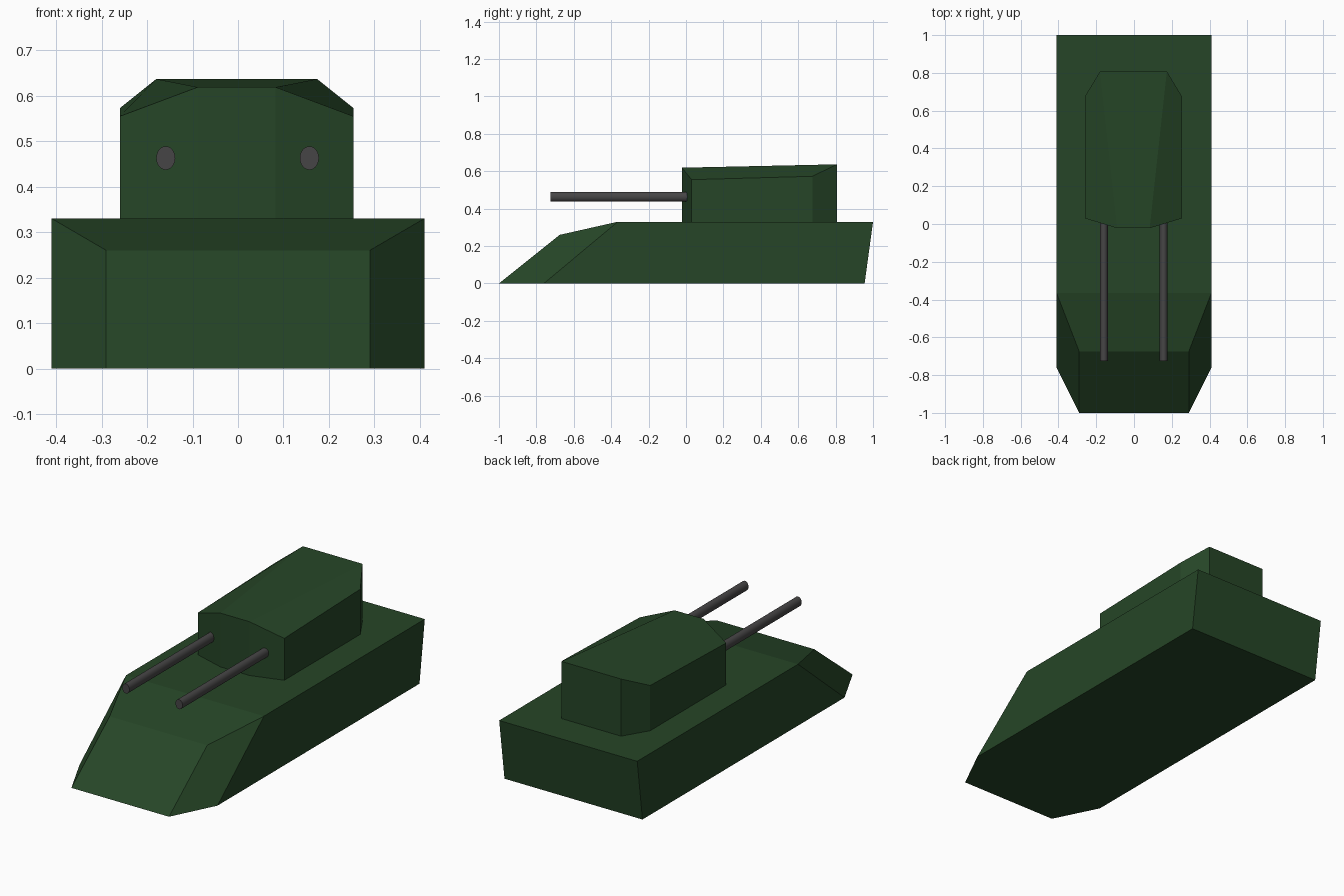
import bpy, bmesh, math

if "Cube" in bpy.data.objects:
    bpy.data.objects.remove(bpy.data.objects["Cube"])


def material(name, rgb):
    m = bpy.data.materials.new(name)
    m.diffuse_color = (*rgb, 1.0)
    m.use_nodes = True
    m.node_tree.nodes["Principled BSDF"].inputs["Base Color"].default_value = m.diffuse_color
    return m


green = material("dark green", (0.019, 0.060, 0.020))
grey = material("gun grey", (0.062, 0.060, 0.061))


def mirrored(half, cx):
    """Right-hand outline (front to back) -> closed counter-clockwise loop."""
    return ([(cx + x, y, z) for x, y, z in half] +
            [(cx - x, y, z) for x, y, z in reversed(half)])


def finish(bm, name, mat):
    bmesh.ops.recalc_face_normals(bm, faces=bm.faces[:])
    me = bpy.data.meshes.new(name)
    bm.to_mesh(me)
    bm.free()
    me.materials.append(mat)
    ob = bpy.data.objects.new(name, me)
    bpy.context.collection.objects.link(ob)
    return ob


def shell(name, bottom_half, top_half, mat, cx=0.0, split_roof=False):
    """Body between two mirrored outlines of three points a side."""
    bm = bmesh.new()
    lo = [bm.verts.new(p) for p in mirrored(bottom_half, cx)]
    hi = [bm.verts.new(p) for p in mirrored(top_half, cx)]
    n = len(lo)
    bm.faces.new(lo)
    for i in range(n):
        j = (i + 1) % n
        bm.faces.new((lo[i], lo[j], hi[j], hi[i]))
    if split_roof:   # centre panel and two sloping side panels
        h = n // 2
        bm.faces.new((hi[0], hi[h - 1], hi[h], hi[-1]))
        bm.faces.new(hi[:h])
        bm.faces.new(hi[h:])
    else:            # front slope and flat deck
        bm.faces.new((hi[0], hi[1], hi[-2], hi[-1]))
        bm.faces.new(hi[1:-1])
    return finish(bm, name, mat)


# Hull with wedge nose and chamfered front corners
shell("hull",
      [(0.29, -1.0, 0), (0.41, -0.76, 0), (0.41, 0.955, 0)],
      [(0.29, -0.675, 0.26), (0.41, -0.365, 0.33), (0.41, 1.0, 0.33)],
      green)

# Turret with sloping roof sides
plan = [(0.086, -0.022), (0.257, 0.03), (0.257, 0.675), (0.177, 0.808)]
roof = [0.619, 0.555, 0.573, 0.637]
shell("turret",
      [(x, y, 0.33) for x, y in plan],
      [(x, y, z) for (x, y), z in zip(plan, roof)],
      green, cx=-0.003, split_roof=True)

# Twin gun barrels, slightly taller than wide
for side, x in (("left", -0.159), ("right", 0.157)):
    bpy.ops.mesh.primitive_cylinder_add(vertices=24, radius=1, depth=1)
    ob = bpy.context.object
    ob.name = side + "_gun_barrel"
    ob.scale = (0.021, 0.026, 0.765)
    ob.rotation_euler = (math.pi / 2, 0, 0)
    ob.location = (x, -0.3425, 0.463)
    bpy.ops.object.transform_apply(location=True, rotation=True, scale=True)
    ob.data.materials.append(grey)
    bpy.ops.object.shade_smooth_by_angle(angle=math.radians(35))
